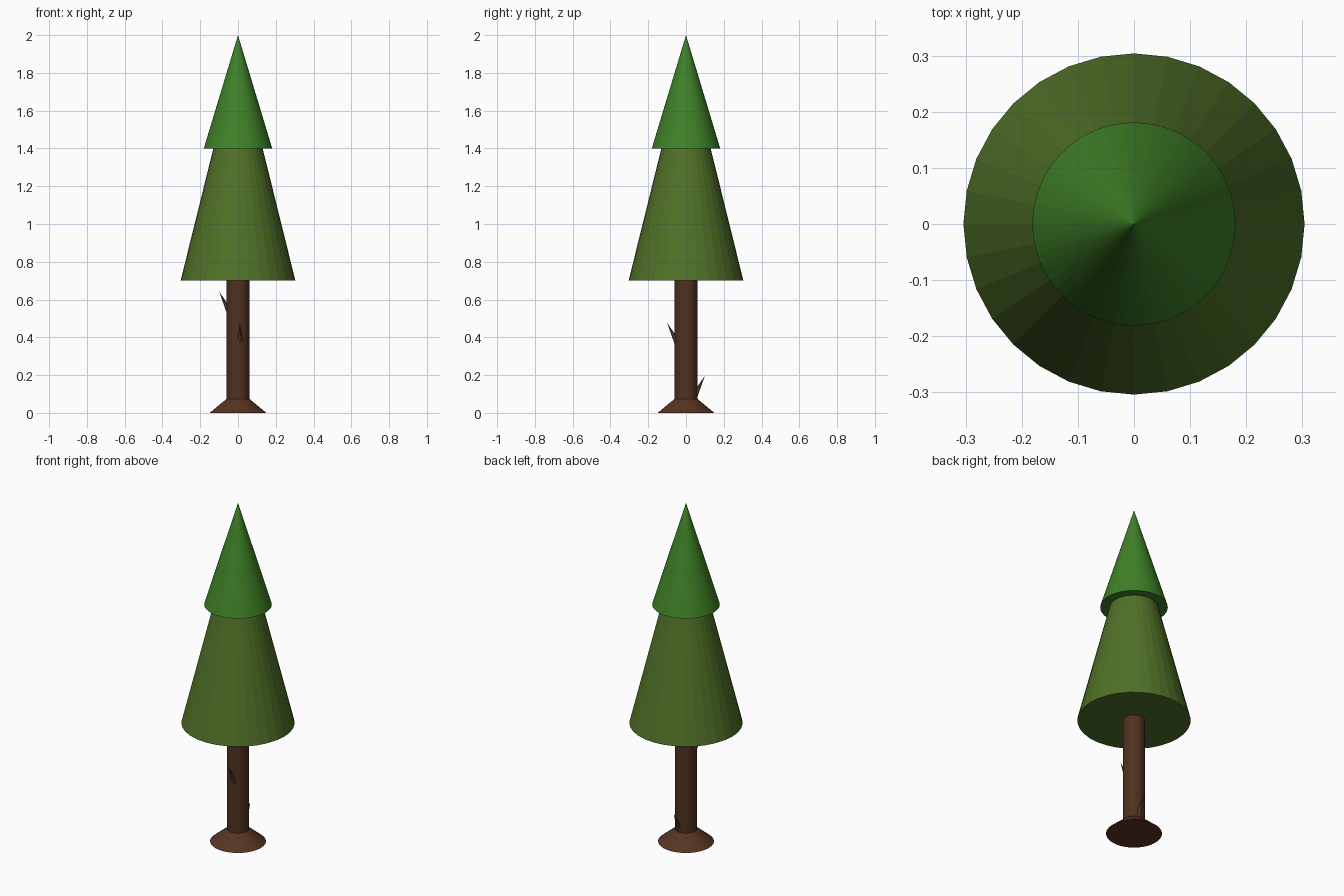
import bpy
from math import radians
from mathutils import Vector

if "Cube" in bpy.data.objects:
    bpy.data.objects.remove(bpy.data.objects["Cube"])


def material(name, rgb):
    m = bpy.data.materials.new(name)
    m.diffuse_color = (*rgb, 1)
    m.use_nodes = True
    m.node_tree.nodes["Principled BSDF"].inputs["Base Color"].default_value = m.diffuse_color
    return m


BARK = material("bark", (0.08, 0.03, 0.014))
ROOT = material("root_bark", (0.095, 0.035, 0.015))
TWIG = material("twig_bark", (0.13, 0.065, 0.02))
LOWER = material("lower_green", (0.08, 0.165, 0.02))
UPPER = material("upper_green", (0.05, 0.22, 0.02))


def cone(name, mat, sides, r1, r2, z1, z2):
    bpy.ops.mesh.primitive_cone_add(vertices=sides, radius1=r1, radius2=r2,
                                    depth=z2 - z1, location=(0, 0, (z1 + z2) / 2))
    ob = bpy.context.object
    ob.name = name
    ob.data.materials.append(mat)
    return ob


# Trunk and flared root
cone("trunk", BARK, 32, 0.06, 0.06, 0.02, 0.8)
cone("root_flare", ROOT, 32, 0.15, 0.058, 0.0, 0.076)

# Foliage tiers, the lower one running up inside the upper one
cone("lower_foliage", LOWER, 32, 0.304, 0.118, 0.7, 1.45)
cone("upper_foliage", UPPER, 64, 0.181, 0.0, 1.4, 2.0)

# Broken twigs: pointed stubs leaning outward and up from the trunk
LENGTH, LEAN = 0.15, radians(27)
for i, (tip, outward) in enumerate([
        ((-0.1, 0.0, 0.643), (-1, 0, 0)),
        ((0.01, -0.1, 0.477), (0, -1, 0)),
        ((0.01, 0.1, 0.197), (0, 1, 0))]):
    out = Vector(outward)
    axis = (out * 0.51 + Vector((0, 0, 1))).normalized()
    twig = cone(f"twig_{i + 1}", TWIG, 8, 0.02, 0.0, 0, LENGTH)
    twig.rotation_euler = Vector((0, 0, 1)).rotation_difference(axis).to_euler()
    twig.location = Vector(tip) - axis * LENGTH / 2
